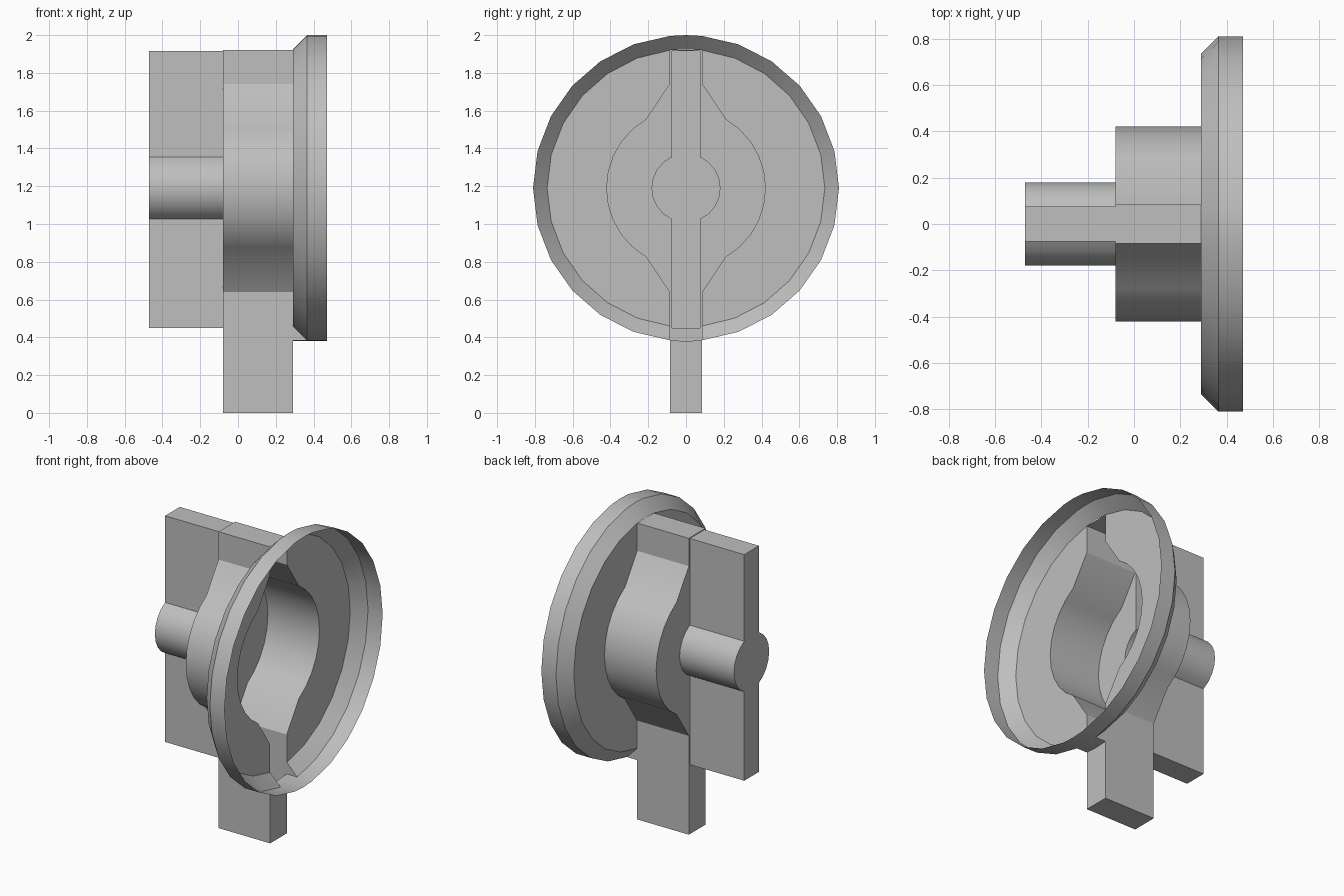
import bpy, bmesh
from math import sin, cos, asin, pi

if "Cube" in bpy.data.objects:
    bpy.data.objects.remove(bpy.data.objects["Cube"], do_unlink=True)

grey = bpy.data.materials.new("plain grey")
grey.use_nodes = True
colour = (0.52, 0.52, 0.52, 1)
grey.diffuse_color = colour
grey.node_tree.nodes["Principled BSDF"].inputs["Base Color"].default_value = colour

AXIS = 1.19                                  # height of the turning axis
BAR = 0.085                                  # half width of the pointer bar
TIP, CAP, DISC, EDGE, BACK = -0.47, -0.08, 0.29, 0.365, 0.47


def arc(r, start, end, steps):
    """Points (y, z) around the axis, angles measured from the top."""
    angles = [start + (end - start) * i / steps for i in range(steps + 1)]
    return [(r * sin(a), AXIS + r * cos(a)) for a in angles]


def face(bm, points):
    bm.faces.new([bm.verts.new(p) for p in points])


def flat(bm, x, outline):
    face(bm, [(x, y, z) for y, z in outline])


def wall(bm, x0, outline0, x1, outline1):
    """Strip of quads between two matching outlines."""
    for i in range(len(outline0) - 1):
        a, b, c, d = outline0[i], outline0[i + 1], outline1[i + 1], outline1[i]
        face(bm, [(x0, *a), (x0, *b), (x1, *c), (x1, *d)])


def finish(bm, name):
    """Weld the half shell, mirror it across y = 0 and smooth its curves."""
    bmesh.ops.remove_doubles(bm, verts=bm.verts, dist=0.0005)
    bmesh.ops.recalc_face_normals(bm, faces=bm.faces)
    mesh = bpy.data.meshes.new(name)
    bm.to_mesh(mesh)
    bm.free()
    mesh.materials.append(grey)
    ob = bpy.data.objects.new(name, mesh)
    bpy.context.collection.objects.link(ob)
    bpy.ops.object.select_all(action="DESELECT")
    ob.select_set(True)
    bpy.context.view_layer.objects.active = ob
    bpy.ops.object.shade_smooth_by_angle(angle=pi / 6)
    mirror = ob.modifiers.new("Mirror", "MIRROR")
    mirror.use_axis = (False, True, False)


# Half outlines, from top to bottom
t = asin(0.075 / 0.18)
blade = [(0, 1.915), (0.075, 1.915), *arc(0.18, t, pi - t, 8), (0.075, 0.45), (0, 0.45)]
lobe = [(BAR, 1.74), *arc(0.42, pi / 6, pi * 5 / 6, 10), (BAR, 0.64)]
hub = [(0, 1.92), (BAR, 1.92), *lobe, (BAR, 0), (0, 0)]

# Grip blade with round boss, hollow towards the hub
bm = bmesh.new()
wall(bm, TIP, blade, CAP, blade)
flat(bm, TIP, blade)
finish(bm, "grip_blade")

# Hub with pointer tail, hollow towards the flange
bm = bmesh.new()
wall(bm, CAP, hub, DISC, hub)
flat(bm, CAP, hub + blade[::-1])
outer_t = asin(BAR / 0.81)
outer = arc(0.81, outer_t, pi - outer_t, 12)
low = [outer[-1], (0, AXIS - 0.81)]
flat(bm, DISC, [(0, 0), (BAR, 0), *low])
finish(bm, "hub_and_pointer")

# Dished flange: disc, chamfer, rim and the pocket where the bar crosses
bm = bmesh.new()
inner_t = asin(BAR / 0.735)
inner = arc(0.735, inner_t, pi - inner_t, 12)
flat(bm, DISC, inner + lobe[::-1])
inner_top, outer_top = [(0, AXIS + 0.735)], [(0, AXIS + 0.81)]
wall(bm, DISC, inner_top + inner, EDGE, outer_top + outer)
rim = outer_top + outer + low[1:]
wall(bm, EDGE, rim, BACK, rim)
wall(bm, DISC, low, EDGE, low)
face(bm, [(DISC, *inner[-1]), (EDGE, *outer[-1]), (DISC, *outer[-1])])
finish(bm, "flange")
